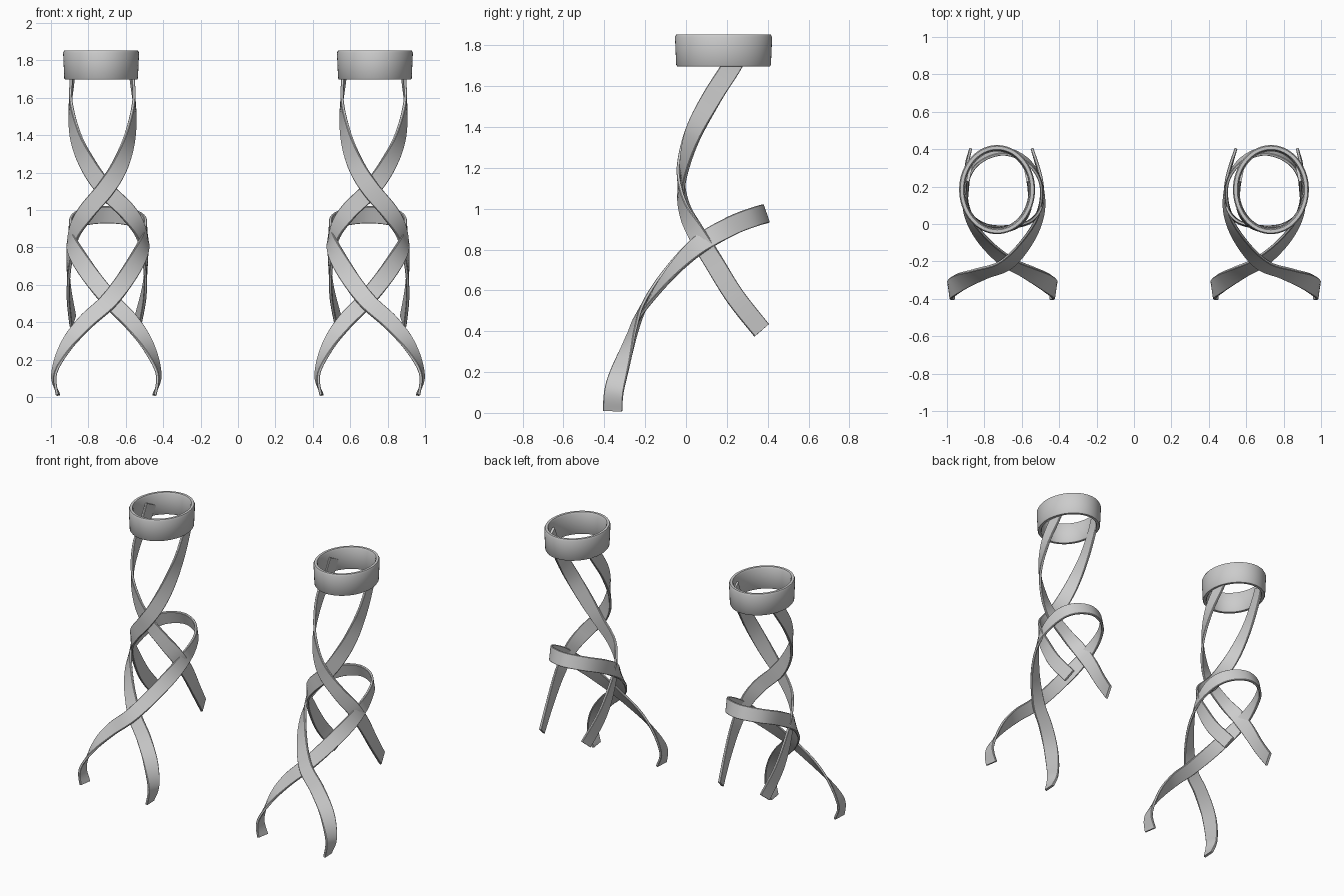
import bpy, bmesh, math
from mathutils import Vector

if "Cube" in bpy.data.objects:
    bpy.data.objects.remove(bpy.data.objects["Cube"])


def finish(name, bm):
    bmesh.ops.recalc_face_normals(bm, faces=bm.faces)
    me = bpy.data.meshes.new(name)
    bm.to_mesh(me)
    bm.free()
    ob = bpy.data.objects.new(name, me)
    bpy.context.collection.objects.link(ob)
    bpy.context.view_layer.objects.active = ob
    ob.select_set(True)
    bpy.ops.object.shade_smooth_by_angle(angle=math.radians(40))
    ob.select_set(False)
    ob.modifiers.new("Mirror", 'MIRROR').use_mirror_merge = False
    return ob


def catmull(pts, steps=10):
    """Smooth curve through points of any dimension."""
    p = [pts[0]] + pts + [pts[-1]]
    out = []
    for i in range(1, len(p) - 2):
        for s in range(steps):
            t = s / steps
            out.append([0.5 * (2 * b + (c - a) * t + (2 * a - 5 * b + 4 * c - d) * t * t
                               + (3 * b - a - 3 * c + d) * t ** 3)
                        for a, b, c, d in zip(p[i - 1], p[i], p[i + 1], p[i + 2])])
    out.append(list(pts[-1]))
    return out


def strap(name, pts, width=0.095, thick=0.016):
    """Flat band along x, y, z points; the rest of each point is its outward facing direction."""
    path = catmull([(*p, 0) if len(p) == 5 else p for p in pts])
    bm = bmesh.new()
    rings = []
    w, t, b = width / 2, thick / 2, 0.003
    prof = [(-w, -t + b), (-w + b, -t), (w - b, -t), (w, -t + b),
            (w, t - b), (w - b, t), (-w + b, t), (-w, t - b)]
    for i, q in enumerate(path):
        a, c = path[max(i - 1, 0)], path[min(i + 1, len(path) - 1)]
        tan = (Vector(c[:3]) - Vector(a[:3])).normalized()
        n = Vector(q[3:6])
        n = (n - tan * n.dot(tan)).normalized()
        side = tan.cross(n)
        rings.append([bm.verts.new(Vector(q[:3]) + side * u + n * v) for u, v in prof])
    for r0, r1 in zip(rings, rings[1:]):
        for k in range(8):
            m = (k + 1) % 8
            bm.faces.new((r0[k], r0[m], r1[m], r1[k]))
    bm.faces.new(rings[0])
    bm.faces.new(rings[-1])
    return finish(name, bm)


# Oval cuff at the top of each leg
bm = bmesh.new()
N = 64
prof = [(-0.008, 1.697), (-0.003, 1.704), (0.003, 1.84), (-0.003, 1.852),
        (-0.020, 1.852), (-0.026, 1.84), (-0.031, 1.704), (-0.026, 1.697)]
rings = []
for i in range(N):
    a = 2 * math.pi * i / N
    rings.append([bm.verts.new((0.732 + (0.2 + o) * math.cos(a),
                                0.184 + (0.235 + o) * math.sin(a), z)) for o, z in prof])
for i in range(N):
    r0, r1 = rings[i], rings[(i + 1) % N]
    for k in range(8):
        m = (k + 1) % 8
        bm.faces.new((r0[k], r0[m], r1[m], r1[k]))
finish("thigh_cuff", bm)

# Upper straps: cross over the front, then trail behind the calf
strap("upper_strap_outer", [
    (0.575, 0.27, 1.79, -1, 0.2), (0.565, 0.225, 1.70, -1, 0.1), (0.555, 0.13, 1.55, -1, -0.1),
    (0.58, 0.04, 1.38, -0.9, -0.6), (0.635, -0.015, 1.23, -0.5, -1), (0.71, -0.034, 1.11, 0, -1),
    (0.81, -0.01, 0.99, 0.4, -1), (0.875, 0.05, 0.88, 0.9, -0.6), (0.902, 0.135, 0.74, 1, -0.2),
    (0.905, 0.24, 0.57, 1, 0.1), (0.883, 0.37, 0.405, 1, 0.3)])
strap("upper_strap_inner", [
    (0.88, 0.27, 1.79, 1, 0.2), (0.887, 0.225, 1.70, 1, 0.1), (0.895, 0.13, 1.55, 1, -0.1),
    (0.865, 0.04, 1.38, 0.9, -0.6), (0.795, -0.005, 1.23, 0.5, -1), (0.71, -0.016, 1.11, 0, -1),
    (0.59, 0.0, 0.99, -0.4, -1), (0.52, 0.05, 0.88, -0.9, -0.6), (0.495, 0.135, 0.74, -1, -0.2),
    (0.50, 0.24, 0.57, -1, 0.1), (0.535, 0.37, 0.405, -1, 0.3)])

# Lower strap: from one foot, around the back of the knee, down to the other foot
strap("lower_loop_strap", [
    (0.447, -0.36, 0.01, -1, 0.1), (0.425, -0.35, 0.12, -1, -0.2), (0.48, -0.305, 0.27, -0.8, -0.7, 0.2),
    (0.57, -0.255, 0.40, -0.4, -1, 0.35), (0.685, -0.197, 0.52, 0, -1, 0.5),
    (0.81, -0.08, 0.68, 0.6, -1, 0.5), (0.89, 0.06, 0.82, 1, -0.5, 0.2), (0.89, 0.22, 0.915, 1, 0.2),
    (0.83, 0.335, 0.96, 0.7, 0.8, 0.2), (0.70, 0.388, 0.975, 0, 1, 0.35),
    (0.57, 0.335, 0.96, -0.7, 0.8, 0.2), (0.50, 0.22, 0.915, -1, 0.2),
    (0.50, 0.06, 0.82, -1, -0.5, 0.2), (0.57, -0.09, 0.68, -0.6, -1, 0.5),
    (0.685, -0.217, 0.52, 0, -1, 0.5), (0.815, -0.265, 0.40, 0.4, -1, 0.35),
    (0.92, -0.305, 0.27, 0.8, -0.7, 0.2), (0.983, -0.35, 0.12, 1, -0.2), (0.962, -0.36, 0.01, 1, 0.1)])
